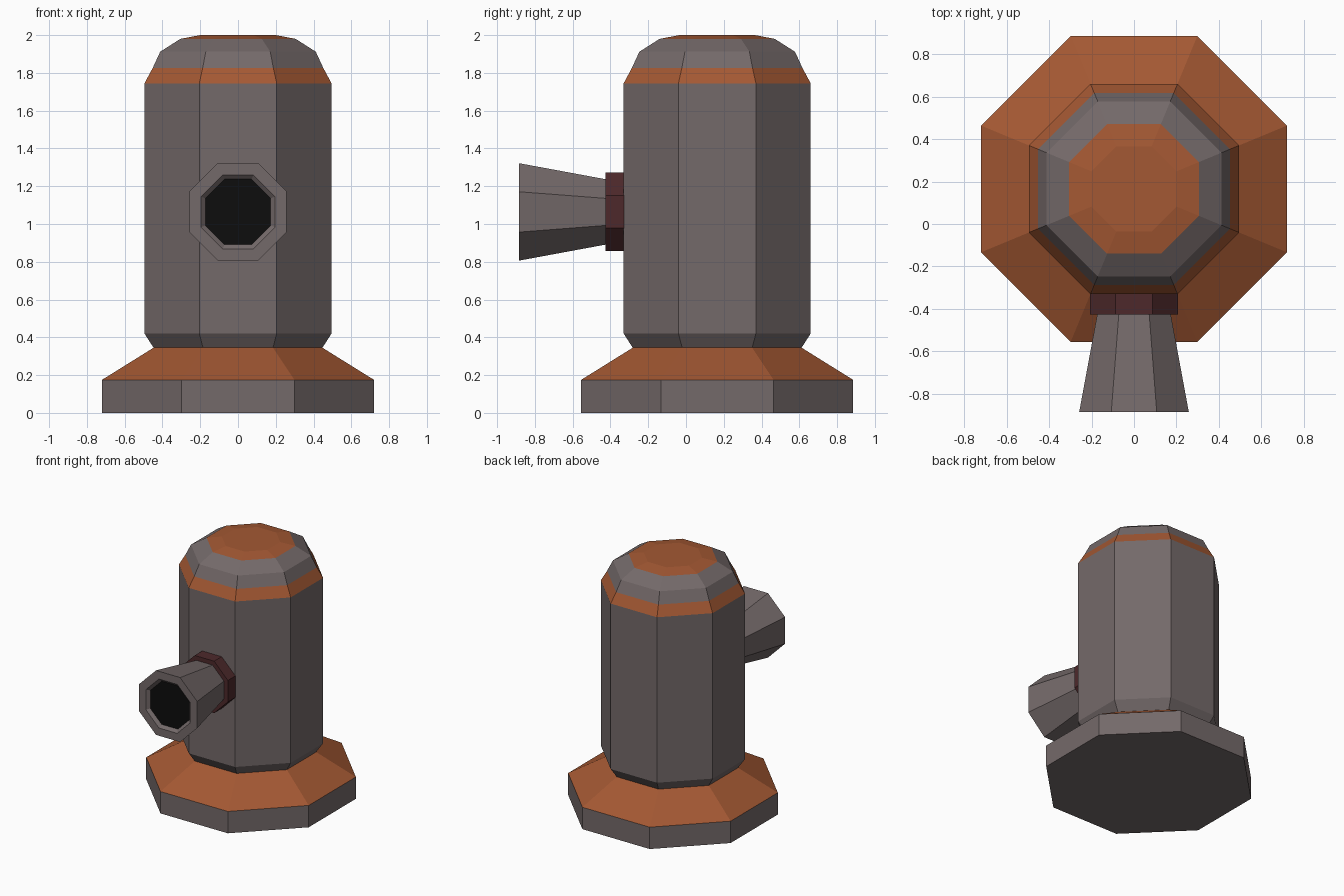
import bpy, bmesh, math
from mathutils import Matrix

if "Cube" in bpy.data.objects:
    bpy.data.objects.remove(bpy.data.objects["Cube"])


def material(name, rgb):
    m = bpy.data.materials.new(name)
    m.diffuse_color = (*rgb, 1.0)
    m.use_nodes = True
    m.node_tree.nodes["Principled BSDF"].inputs["Base Color"].default_value = m.diffuse_color
    return m


GREY = material("warm grey", (0.175, 0.143, 0.143))
ORANGE = material("rust orange", (0.37, 0.098, 0.033))
RED = material("dark red", (0.074, 0.022, 0.024))
BLACK = material("black", (0.004, 0.004, 0.004))
MATS = [GREY, ORANGE, RED, BLACK]


def octagon_lathe(name, profile, colours, start, end, matrix):
    """Eight-sided stack; profile holds (apothem, height), colours one per band."""
    bm = bmesh.new()
    rings = []
    for apothem, z in profile:
        r = apothem / math.cos(math.pi / 8)
        rings.append([bm.verts.new((r * math.cos(math.pi / 8 + i * math.pi / 4),
                                    r * math.sin(math.pi / 8 + i * math.pi / 4), z))
                      for i in range(8)])
    for lower, upper, colour in zip(rings, rings[1:], colours):
        for i in range(8):
            j = (i + 1) % 8
            f = bm.faces.new((lower[i], lower[j], upper[j], upper[i]))
            f.material_index = MATS.index(colour)
    bm.faces.new(rings[0][::-1]).material_index = MATS.index(start)
    bm.faces.new(rings[-1]).material_index = MATS.index(end)
    bmesh.ops.recalc_face_normals(bm, faces=bm.faces)
    mesh = bpy.data.meshes.new(name)
    bm.to_mesh(mesh)
    bm.free()
    for m in MATS:
        mesh.materials.append(m)
    ob = bpy.data.objects.new(name, mesh)
    ob.matrix_world = matrix
    bpy.context.collection.objects.link(ob)
    return ob


upright = Matrix.Translation((0, 0.165, 0))
forward = Matrix.Translation((0, 0, 1.064)) @ Matrix.Rotation(math.pi / 2, 4, 'X')

# Flanged base, barrel and domed cap in one stack
octagon_lathe("hydrant_body",
              [(0.72, 0), (0.72, 0.175), (0.447, 0.345), (0.495, 0.42), (0.495, 1.745),
               (0.452, 1.825), (0.412, 1.912), (0.305, 1.98), (0.2, 2.0)],
              [GREY, ORANGE, GREY, GREY, ORANGE, GREY, GREY, ORANGE],
              GREY, ORANGE, upright)

# Collar joining the nozzle to the barrel
octagon_lathe("nozzle_collar", [(0.208, 0.32), (0.208, 0.425)], [RED], RED, RED, forward)

# Flared nozzle with a recessed dark mouth
octagon_lathe("nozzle",
              [(0.172, 0.42), (0.258, 0.885), (0.196, 0.885), (0.173, 0.863)],
              [GREY, GREY, GREY], GREY, BLACK, forward)
